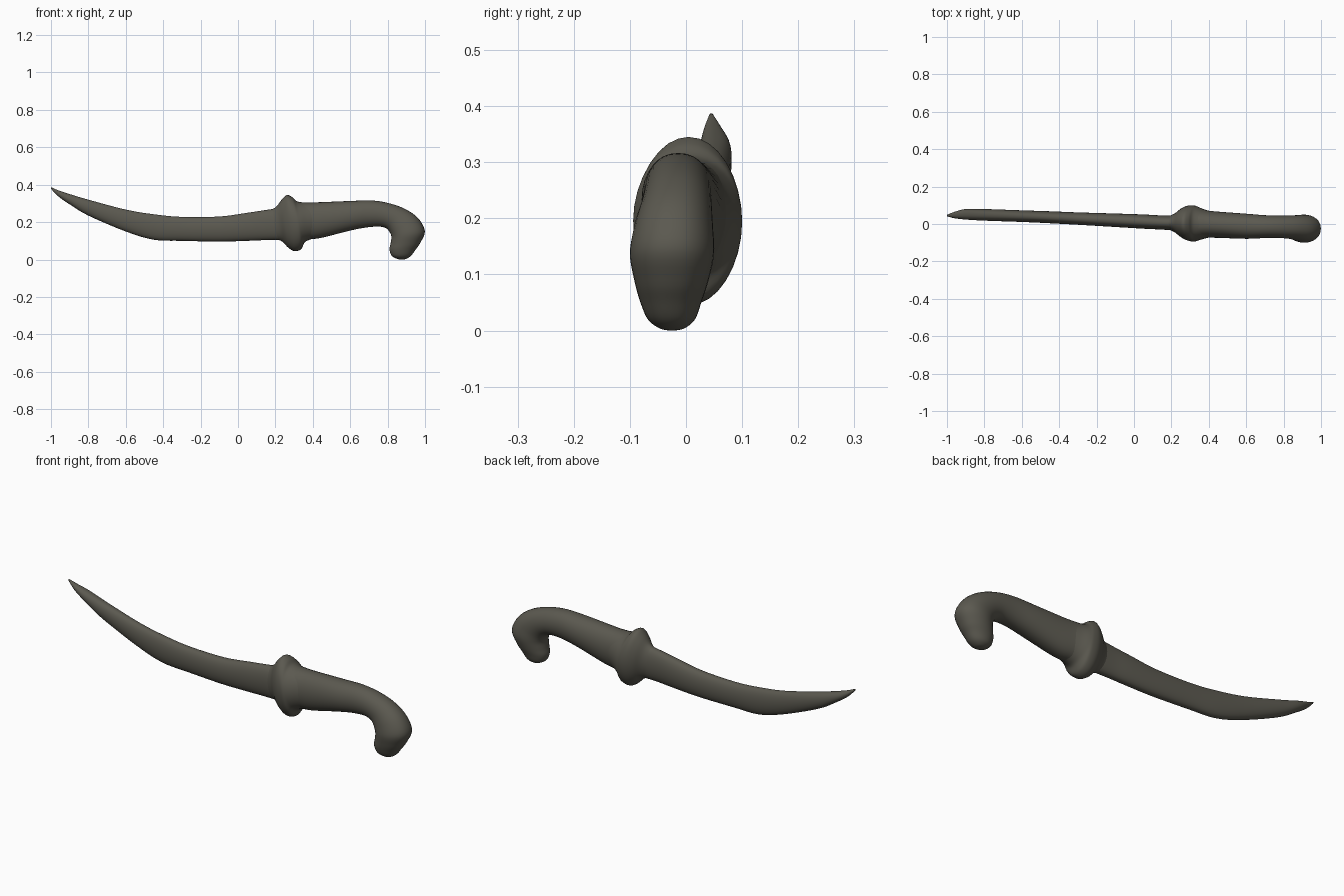
import bpy, bmesh, math
from mathutils import Vector

old = bpy.data.objects.get("Cube")
if old:
    bpy.data.objects.remove(old, do_unlink=True)

mat = bpy.data.materials.new("dark olive grey")
mat.use_nodes = True
COLOR = (0.105, 0.10, 0.08, 1)
mat.diffuse_color = COLOR
mat.node_tree.nodes["Principled BSDF"].inputs["Base Color"].default_value = COLOR

SIDES = 32


def smooth_rows(rows, steps=5):
    """Catmull-Rom interpolation between section rows."""
    out = []
    for i in range(len(rows) - 1):
        a, b, c, d = (rows[max(0, min(len(rows) - 1, i + k))] for k in (-1, 0, 1, 2))
        for s in range(steps):
            t = s / steps
            out.append([q + t / 2 * (r - p + t * (2*p - 5*q + 4*r - w + t * (3*(q - r) + w - p)))
                        for p, q, r, w in zip(a, b, c, d)])
    return out + [list(rows[-1])]


def loft(name, rows, power=1.0):
    """Rows: upper x, upper z, lower x, lower z, centre y, half thickness."""
    bm = bmesh.new()
    rings = []
    for ux, uz, lx, lz, y, h in smooth_rows(rows):
        top, low = Vector((ux, y, uz)), Vector((lx, y, lz))
        mid, arm = (top + low) / 2, (top - low) / 2
        ring = []
        for k in range(SIDES):
            a = 2 * math.pi * k / SIDES
            c, s = math.cos(a), math.sin(a)
            side = math.copysign(abs(s) ** power, s) * h
            ring.append(bm.verts.new(mid + arm * c + Vector((0, side, 0))))
        rings.append(ring)
    for r0, r1 in zip(rings, rings[1:]):
        for k in range(SIDES):
            n = (k + 1) % SIDES
            bm.faces.new((r0[k], r0[n], r1[n], r1[k]))
    bm.faces.new(rings[0])
    bm.faces.new(rings[-1])
    bmesh.ops.recalc_face_normals(bm, faces=bm.faces)
    mesh = bpy.data.meshes.new(name)
    bm.to_mesh(mesh)
    bm.free()
    mesh.materials.append(mat)
    mesh.polygons.foreach_set("use_smooth", [True] * len(mesh.polygons))
    obj = bpy.data.objects.new(name, mesh)
    bpy.context.collection.objects.link(obj)
    return obj


# Curved blade: x, top, bottom, centre y, half thickness
blade = [
    (-1, .387, .378, .045, .004),
    (-.96, .37, .337, .048, .017),
    (-.9, .35, .295, .052, .028),
    (-.8, .32, .235, .049, .031),
    (-.6, .267, .15, .042, .031),
    (-.45, .242, .106, .036, .032),
    (-.3, .228, .1, .029, .033),
    (-.1, .23, .096, .02, .036),
    (.05, .25, .1, .013, .038),
    (.15, .265, .104, .008, .038),
    (.26, .28, .105, .005, .042),
]
loft("blade", [(x, t, x, b, y, h) for x, t, b, y, h in blade], .85)

# Flared guard with a lobe above and below
loft("guard", [
    (.17, .262, .17, .11, .007, .03),
    (.205, .283, .23, .1, .006, .05),
    (.235, .322, .268, .064, .006, .076),
    (.262, .345, .303, .045, .005, .092),
    (.29, .334, .338, .056, .003, .097),
    (.315, .312, .355, .09, .002, .093),
    (.36, .304, .38, .105, 0, .08),
    (.4, .304, .41, .115, -.001, .07),
])

# Grip curling down into a hooked pommel
loft("grip_and_pommel", [
    (.31, .306, .33, .1, .002, .085),
    (.38, .305, .38, .108, 0, .074),
    (.45, .307, .45, .117, -.004, .07),
    (.6, .313, .6, .155, -.012, .067),
    (.71, .316, .69, .172, -.014, .061),
    (.8, .303, .755, .176, -.015, .06),
    (.89, .272, .79, .168, -.017, .063),
    (.962, .222, .81, .148, -.022, .07),
    (.999, .152, .82, .122, -.025, .075),
    (.975, .09, .816, .088, -.026, .066),
    (.949, .052, .81, .053, -.027, .055),
    (.925, .02, .822, .02, -.026, .042),
    (.9, .004, .85, .004, -.025, .022),
    (.88, 0, .872, 0, -.025, .004),
], .9)
